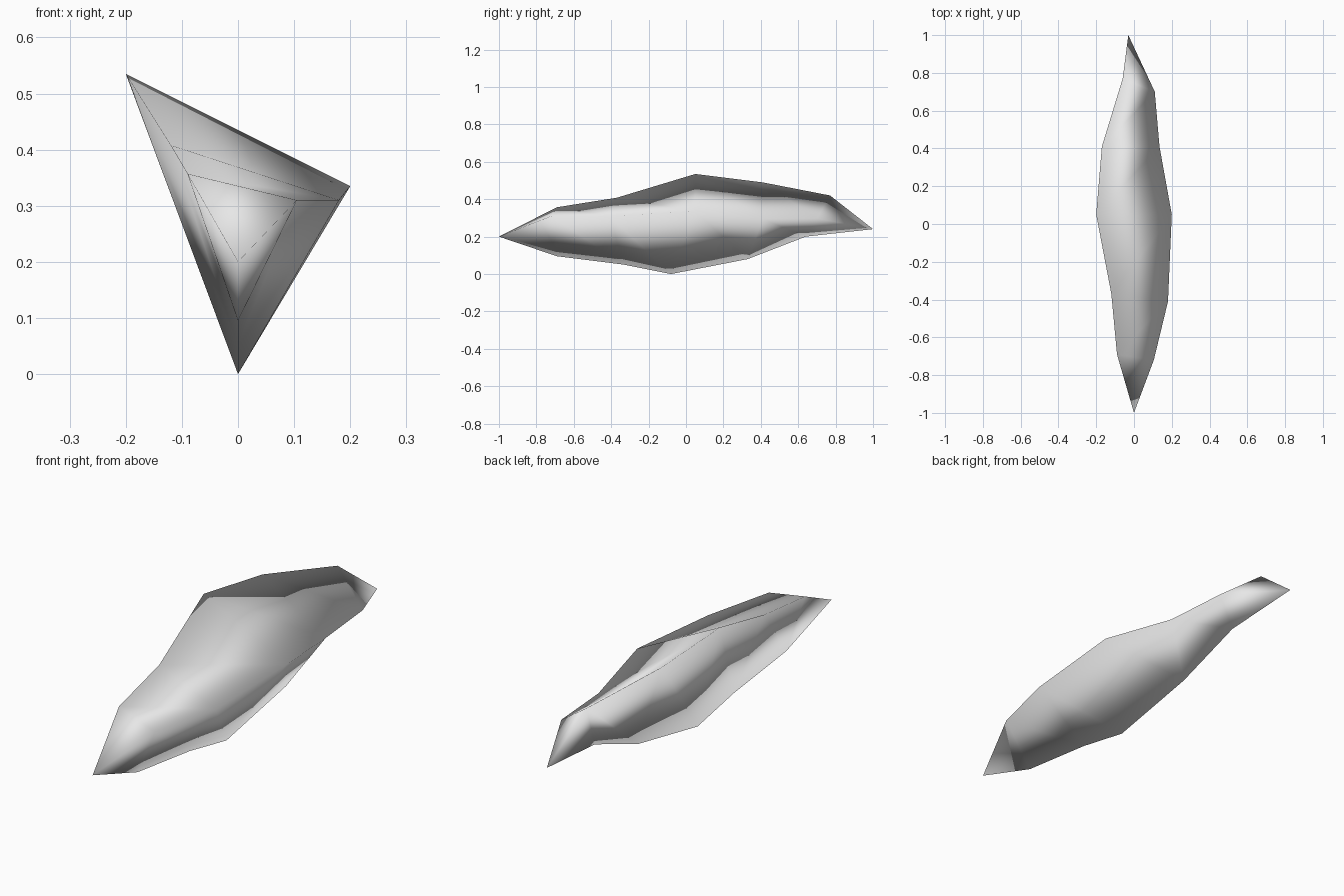
import bpy
import bmesh

if "Cube" in bpy.data.objects:
    bpy.data.objects.remove(bpy.data.objects["Cube"])

# Three ridges run the length of the body: upper left, right, lower keel.
LEFT = [(-0.09, -0.69, 0.357), (-0.12, -0.37, 0.408), (-0.20, 0.05, 0.535),
        (-0.17, 0.41, 0.49), (-0.06, 0.77, 0.42)]
RIGHT = [(0.105, -0.72, 0.31), (0.18, -0.41, 0.31), (0.20, 0.05, 0.335),
         (0.135, 0.41, 0.295), (0.11, 0.70, 0.298)]
KEEL = [(0, -0.69, 0.095), (0, -0.33, 0.05), (0, -0.08, 0),
        (0, 0.33, 0.08), (-0.01, 0.64, 0.20)]
FRONT_TIP = (0, -1, 0.20)
BACK_TIP = (-0.03, 1, 0.24)

bm = bmesh.new()
rings = [[bm.verts.new(p) for p in ring] for ring in zip(LEFT, RIGHT, KEEL)]
front, back = bm.verts.new(FRONT_TIP), bm.verts.new(BACK_TIP)

# Body panels between neighbouring triangular rings
for a, b in zip(rings, rings[1:]):
    for i in range(3):
        j = (i + 1) % 3
        bm.faces.new((a[i], a[j], b[j], b[i]))

# Pointed ends
for i in range(3):
    j = (i + 1) % 3
    bm.faces.new((front, rings[0][j], rings[0][i]))
    bm.faces.new((back, rings[-1][i], rings[-1][j]))

bmesh.ops.recalc_face_normals(bm, faces=bm.faces)
for f in bm.faces:
    f.smooth = True

mesh = bpy.data.meshes.new("shard_body")
bm.to_mesh(mesh)
bm.free()

# Single plain grey
grey = bpy.data.materials.new("light_grey")
grey.diffuse_color = (0.8, 0.8, 0.8, 1)
grey.use_nodes = True
grey.node_tree.nodes["Principled BSDF"].inputs["Base Color"].default_value = grey.diffuse_color
mesh.materials.append(grey)

shard = bpy.data.objects.new("shard_body", mesh)
bpy.context.collection.objects.link(shard)
